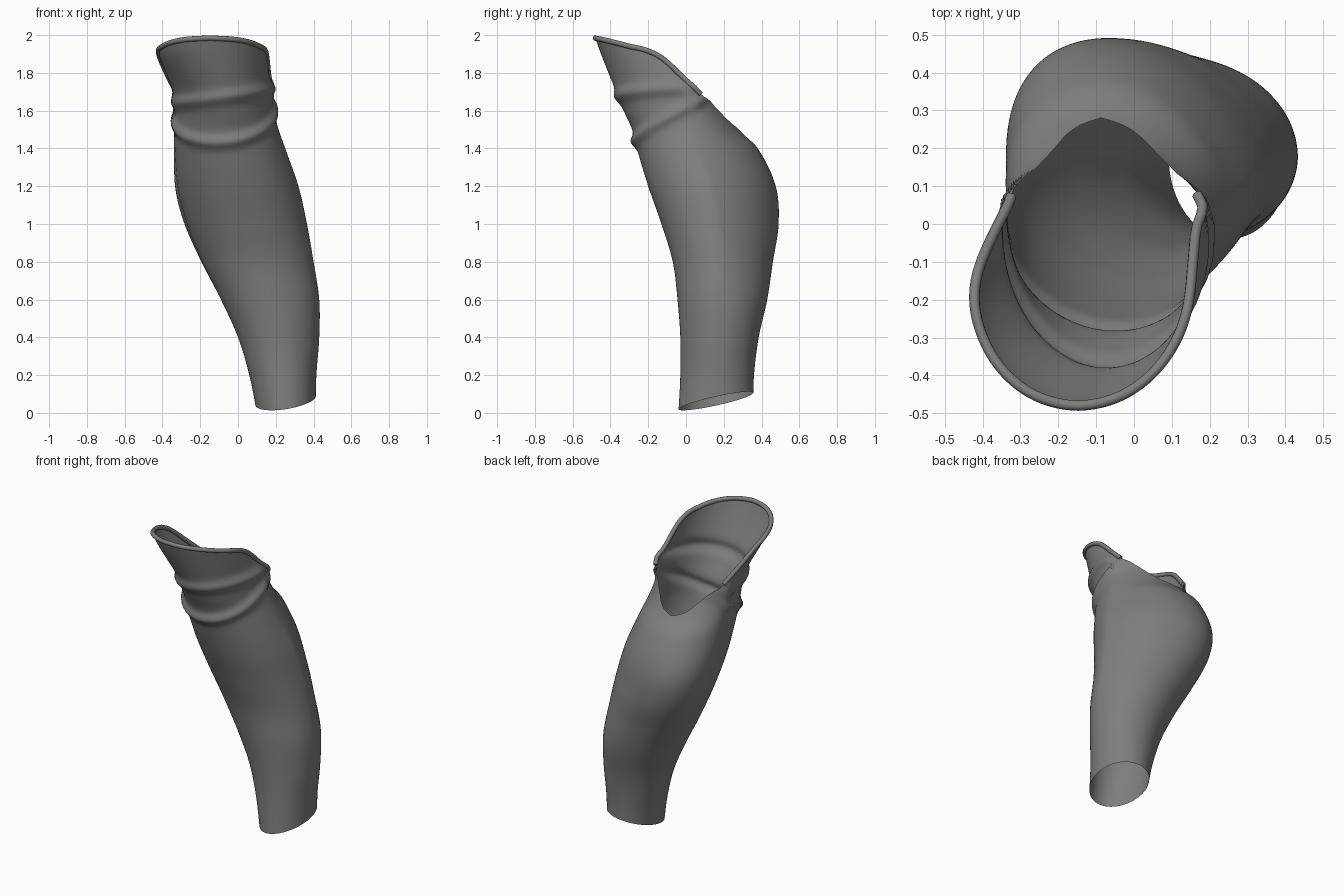
import bpy
import bmesh
from math import sin, cos, pi, exp, radians, degrees
from mathutils import Vector

COLUMNS = 112
ROWS = 130

# Body sections: height, left x, right x, front y, back y, y of widest point
SECTIONS = [
    (0.0, 0.10, 0.41, -0.04, 0.355, 0.16),
    (0.2, 0.06, 0.415, -0.03, 0.36, 0.17),
    (0.4, 0.0, 0.43, -0.03, 0.385, 0.18),
    (0.6, -0.09, 0.43, -0.045, 0.43, 0.18),
    (0.8, -0.19, 0.40, -0.07, 0.46, 0.18),
    (1.0, -0.27, 0.365, -0.13, 0.49, 0.17),
    (1.2, -0.32, 0.32, -0.2, 0.475, 0.13),
    (1.4, -0.335, 0.25, -0.26, 0.38, 0.06),
    (1.5, -0.335, 0.215, -0.285, 0.28, 0.03),
    (1.6, -0.33, 0.19, -0.33, 0.215, 0.0),
    (1.7, -0.345, 0.18, -0.37, 0.2, -0.03),
    (1.9, -0.42, 0.15, -0.45, 0.2, -0.15),
    (2.0, -0.44, 0.14, -0.485, 0.2, -0.18),
]

# Upper edge: degrees away from the front, height
TOP_EDGE = [
    (0, 1.985), (30, 1.975), (60, 1.945), (90, 1.89), (104, 1.76),
    (116, 1.685), (130, 1.65), (144, 1.6), (162, 1.53), (180, 1.5),
]


def smooth_lookup(table, key):
    """Cubic interpolation of the table rows by their first entry."""
    last = len(table) - 1
    key = min(max(key, table[0][0]), table[last][0])
    i = 0
    while i < last - 1 and key > table[i + 1][0]:
        i += 1
    before, a = table[max(i - 1, 0)], table[i]
    b, after = table[i + 1], table[min(i + 2, last)]
    span = b[0] - a[0]
    t = (key - a[0]) / span
    result = []
    for k in range(1, len(a)):
        slope_a = (b[k] - before[k]) / (b[0] - before[0]) * span
        slope_b = (after[k] - a[k]) / (after[0] - a[0]) * span
        result.append(a[k] + t * slope_a
                      + t * t * (3 * (b[k] - a[k]) - 2 * slope_a - slope_b)
                      + t ** 3 * (slope_a + slope_b - 2 * (b[k] - a[k])))
    return result


def ridge(height, crest, width):
    return exp(-((height - crest) / width) ** 2)


def surface_point(angle, z):
    """Point on the shell; the angle runs from the front towards +x."""
    left, right, front, back, widest = smooth_lookup(SECTIONS, z)
    centre, half = (left + right) / 2, (right - left) / 2
    s, c = sin(angle), cos(angle)
    depth = widest - front if c > 0 else back - widest
    x = centre + half * s
    y = widest - depth * c
    # Calf muscle is fuller towards one side of the back
    x -= 0.1 * max(0, -c) * ridge(z, 1.1, 0.35)
    # Two raised folds that run round the front and fade at the notch
    fade = min(max((0.14 - y) / 0.08, 0), 1)
    lower_crest = 1.42 + 0.15 * (x + 0.1) + 0.55 * (y + 0.28)
    upper_crest = 1.665 + 0.15 * (x + 0.1) + 0.04 * (y + 0.38)
    swell = fade * (0.025 * ridge(z, lower_crest, 0.035)
                    + 0.022 * ridge(z, upper_crest, 0.035))
    return Vector((x + swell * s, y - swell * c, z))


def top_height(angle):
    return smooth_lookup(TOP_EDGE, abs(degrees(angle)))[0]


def bottom_height(angle):
    base = surface_point(angle, 0.05)
    return max(0, 0.004 + 0.22 * (base.y + 0.04) + 0.15 * (base.x - 0.15))


def make_material(name, colour):
    material = bpy.data.materials.new(name)
    material.use_nodes = True
    material.diffuse_color = colour
    shader = material.node_tree.nodes["Principled BSDF"]
    shader.inputs["Base Color"].default_value = colour
    return material


def build_shell(material):
    bm = bmesh.new()
    columns = []
    for i in range(COLUMNS):
        angle = -pi + 2 * pi * i / COLUMNS
        low, high = bottom_height(angle), top_height(angle)
        columns.append([
            bm.verts.new(surface_point(angle, low + (high - low) * j / ROWS))
            for j in range(ROWS + 1)])
    for i, column in enumerate(columns):
        following = columns[(i + 1) % COLUMNS]
        for j in range(ROWS):
            bm.faces.new((column[j], following[j],
                          following[j + 1], column[j + 1]))
    mesh = bpy.data.meshes.new("leg_shell")
    for face in bm.faces:
        face.smooth = True
    bm.to_mesh(mesh)
    bm.free()
    mesh.materials.append(material)
    shell = bpy.data.objects.new("leg_shell", mesh)
    bpy.context.collection.objects.link(shell)


def build_rim(material):
    curve = bpy.data.curves.new("cuff_rim", "CURVE")
    curve.dimensions = "3D"
    curve.bevel_depth = 0.014
    curve.bevel_resolution = 3
    curve.use_fill_caps = True
    steps = 80
    reach = radians(115)
    spline = curve.splines.new("POLY")
    spline.points.add(steps)
    for i, point in enumerate(spline.points):
        angle = reach * (2 * i / steps - 1)
        point.co = (*surface_point(angle, top_height(angle)), 1)
    spline.use_smooth = True
    curve.materials.append(material)
    rim = bpy.data.objects.new("cuff_rim", curve)
    bpy.context.collection.objects.link(rim)


default_cube = bpy.data.objects.get("Cube")
if default_cube:
    bpy.data.objects.remove(default_cube, do_unlink=True)

# Open leg shell with a rolled edge round the cuff
grey = make_material("dark grey", (0.21, 0.21, 0.21, 1))
build_shell(grey)
build_rim(grey)
